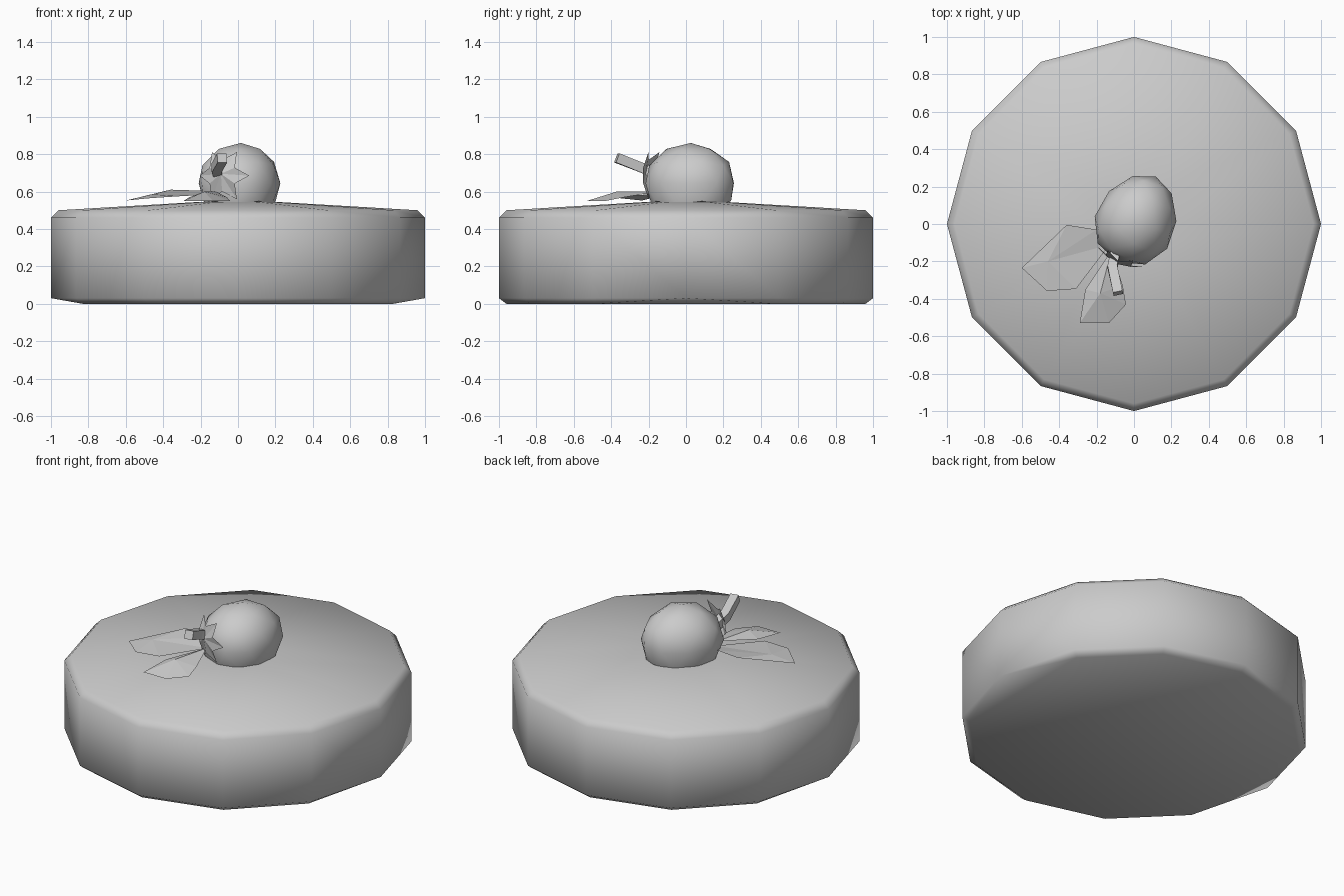
import bpy, bmesh, math
from mathutils import Vector, Matrix

if "Cube" in bpy.data.objects:
    bpy.data.objects.remove(bpy.data.objects["Cube"], do_unlink=True)

grey = bpy.data.materials.new("plain grey")
grey.use_nodes = True
COLOUR = (0.6, 0.6, 0.6, 1)
grey.diffuse_color = COLOUR
grey.node_tree.nodes["Principled BSDF"].inputs["Base Color"].default_value = COLOUR


def add_part(name, bm, smooth_angle=None):
    """Turn a bmesh into a finished object."""
    bmesh.ops.recalc_face_normals(bm, faces=bm.faces)
    mesh = bpy.data.meshes.new(name)
    bm.to_mesh(mesh)
    bm.free()
    mesh.materials.append(grey)
    obj = bpy.data.objects.new(name, mesh)
    bpy.context.collection.objects.link(obj)
    if smooth_angle:
        bpy.ops.object.select_all(action='DESELECT')
        obj.select_set(True)
        bpy.context.view_layer.objects.active = obj
        bpy.ops.object.shade_smooth_by_angle(angle=math.radians(smooth_angle))
    return obj


# Cake: twelve-sided drum with bevelled rims, domed top and two chipped lower corners
SIDES = 12
bm = bmesh.new()
for radius, z in [(0.96, 0), (1, 0.03), (1, 0.46), (0.96, 0.5), (0.2, 0.545)]:
    for i in range(SIDES):
        if z == 0 and i % 6 == 0:
            continue
        a = math.tau * i / SIDES
        bm.verts.new((radius * math.cos(a), radius * math.sin(a), z))
bm.verts.new((0, 0, 0.55))
bmesh.ops.convex_hull(bm, input=bm.verts)
bmesh.ops.dissolve_limit(bm, angle_limit=0.01, verts=bm.verts, edges=bm.edges)
add_part("cake", bm, 60)

# Berry: squat faceted ball lying on its side, tapering toward the back
TURN = Matrix.Rotation(math.radians(-24), 4, 'Z')
CENTRE = Vector((0.015, 0.025, 0.645))
bm = bmesh.new()
bmesh.ops.create_icosphere(bm, subdivisions=2, radius=1)
for v in bm.verts:
    taper = 1 - 0.12 * v.co.y
    local = Vector((0.215 * taper * v.co.x, 0.25 * v.co.y, 0.215 * v.co.z))
    v.co = CENTRE + TURN @ local
    v.co.z = max(v.co.z, 0.53)
add_part("berry", bm, 50)

# Calyx: ragged star of sepals hugging the stem end
bm = bmesh.new()
hub = bm.verts.new(CENTRE + TURN @ Vector((0, -0.262, 0.05)))
ring = []
POINTS = 6
for i in range(POINTS * 2):
    a = math.tau * i / (POINTS * 2)
    tip = i % 2 == 0
    r, depth = (0.145, -0.215) if tip else (0.085, -0.245)
    ring.append(bm.verts.new(CENTRE + TURN @ Vector(
        (r * math.cos(a), depth, 0.04 + r * math.sin(a)))))
for i, v in enumerate(ring):
    bm.faces.new((hub, v, ring[(i + 1) % len(ring)]))
add_part("calyx", bm)

# Stem: bent square rod
path = [Vector(p) for p in [(-0.1, -0.15, 0.69), (-0.115, -0.23, 0.725), (-0.085, -0.37, 0.78)]]
bm = bmesh.new()
loops = []
for i, p in enumerate(path):
    along = (path[min(i + 1, 2)] - path[max(i - 1, 0)]).normalized()
    side = along.cross(Vector((0, 0, 1))).normalized()
    up = side.cross(along)
    loops.append([bm.verts.new(p + 0.026 * (side * sx + up * sz))
                  for sx, sz in [(-1, -1), (1, -1), (1, 1), (-1, 1)]])
for a, b in zip(loops, loops[1:]):
    for k in range(4):
        bm.faces.new((a[k], a[(k + 1) % 4], b[(k + 1) % 4], b[k]))
bm.faces.new(loops[0])
bm.faces.new(loops[-1])
add_part("stem", bm)


# Leaves: thin folded sheets, each outline fanned around a point on its midrib
def add_leaf(name, middle, outline):
    bm = bmesh.new()
    mid = bm.verts.new(middle)
    edge = [bm.verts.new(p) for p in outline]
    for i, v in enumerate(edge):
        bm.faces.new((mid, v, edge[(i + 1) % len(edge)]))
    add_part(name, bm)


add_leaf("side_leaf", (-0.46, -0.2, 0.585),
         [(-0.6, -0.235, 0.552), (-0.36, -0.005, 0.61), (-0.2, -0.03, 0.605),
          (-0.13, -0.11, 0.585), (-0.31, -0.347, 0.575), (-0.465, -0.358, 0.565)])
add_leaf("front_leaf", (-0.18, -0.37, 0.6),
         [(-0.29, -0.53, 0.55), (-0.134, -0.53, 0.55), (-0.043, -0.43, 0.55),
          (-0.06, -0.33, 0.57), (-0.12, -0.14, 0.6), (-0.26, -0.35, 0.57)])
